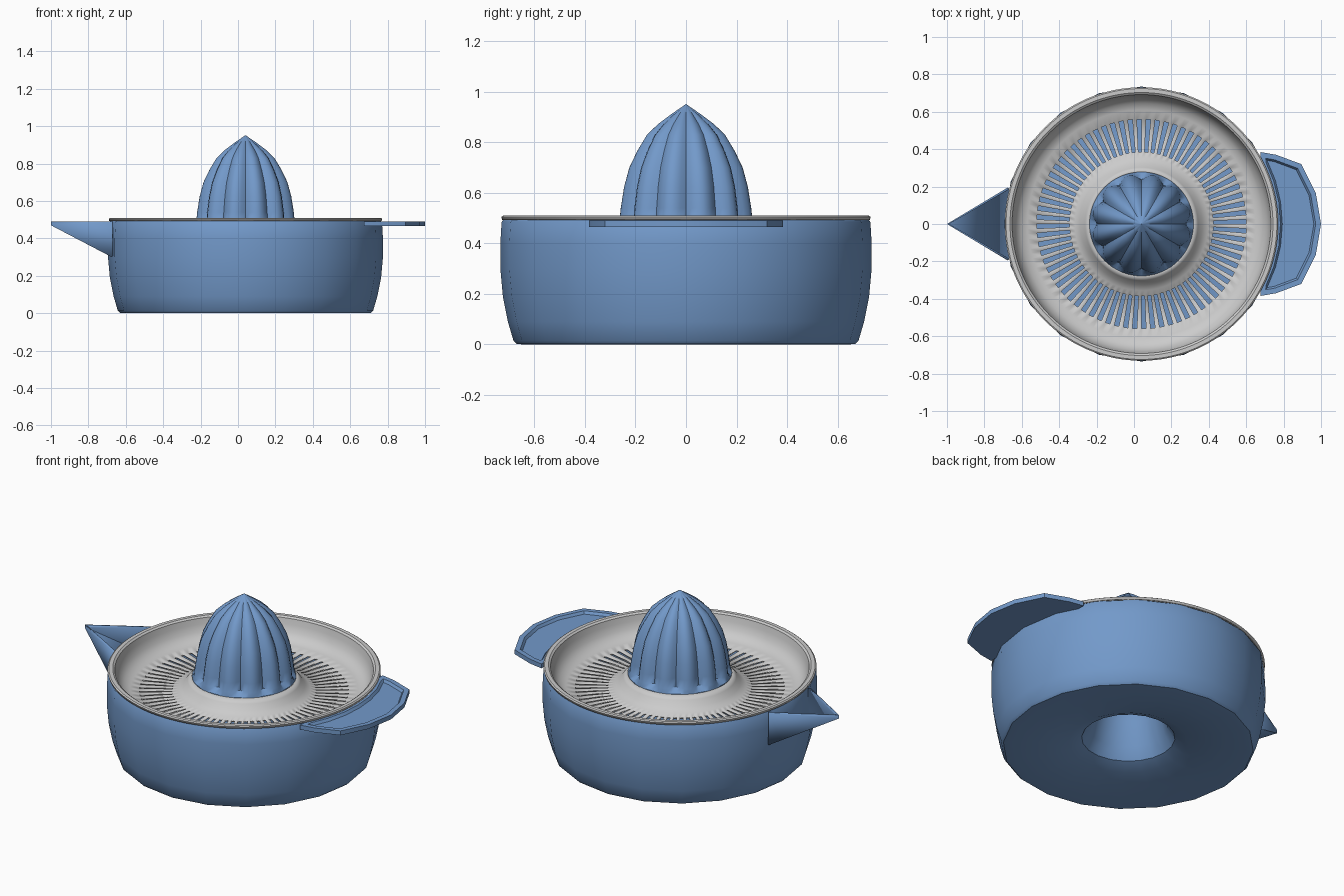
import bpy, bmesh
from math import sin, cos, pi, radians

if "Cube" in bpy.data.objects:
    bpy.data.objects.remove(bpy.data.objects["Cube"])

CX = 0.04  # bowl axis
blue = bpy.data.materials.new("blue_plastic")
blue.diffuse_color = (0.17, 0.32, 0.59, 1)
blue.use_nodes = True
blue.node_tree.nodes["Principled BSDF"].inputs["Base Color"].default_value = blue.diffuse_color


def finish(bm, name, mat=None, recalc=True, angle=35):
    if recalc:
        bmesh.ops.recalc_face_normals(bm, faces=bm.faces[:])
    me = bpy.data.meshes.new(name)
    bm.to_mesh(me)
    bm.free()
    ob = bpy.data.objects.new(name, me)
    bpy.context.collection.objects.link(ob)
    if mat:
        me.materials.append(mat)
    bpy.ops.object.select_all(action='DESELECT')
    bpy.context.view_layer.objects.active = ob
    ob.select_set(True)
    bpy.ops.object.shade_smooth_by_angle(angle=radians(angle))
    return ob


def revolve(profile, n, skip=lambda i, j: False, scale=lambda i, a: 1.0):
    """Lathe (radius, z) points about the bowl axis; radius 0 makes a pole."""
    bm = bmesh.new()
    rings = []
    for i, (r, z) in enumerate(profile):
        if r == 0:
            rings.append([bm.verts.new((CX, 0, z))] * n)
        else:
            ring = []
            for j in range(n):
                a = 2 * pi * j / n
                s = r * scale(i, a)
                ring.append(bm.verts.new((CX + s * cos(a), s * sin(a), z)))
            rings.append(ring)
    for i in range(len(profile) - 1):
        for j in range(n):
            if skip(i, j):
                continue
            k = (j + 1) % n
            quad = [rings[i][j], rings[i][k], rings[i + 1][k], rings[i + 1][j]]
            bm.faces.new(list(dict.fromkeys(quad)))
    return bm


def solidify(ob, t):
    m = ob.modifiers.new("thickness", 'SOLIDIFY')
    m.thickness = t
    m.offset = -1


# Bowl: hollow underside, outer wall, inner wall, floor and central column
bowl = [(0, .44), (.12, .38), (.18, .25), (.21, .12), (.25, .055), (.32, .025),
        (.50, .01), (.64, 0), (.67, .002), (.683, .015), (.705, .09), (.725, .19),
        (.735, .30), (.735, .40), (.73, .485), (.725, .492), (.717, .49),
        (.713, .30), (.69, .12), (.655, .04), (.40, .045), (.31, .06),
        (.275, .12), (.265, .45), (0, .46)]
finish(revolve(bowl, 20), "bowl", blue)

# Reamer: fluted dome on a round foot
FLUTES = 12
dome = [(0, .44), (.278, .44), (.278, .465), (.272, .49), (.267, .54), (.253, .625),
        (.232, .70), (.20, .765), (.16, .83), (.115, .872), (.06, .912), (0, .952)]


def flute(i, a):
    return 1.0 if i < 3 else 1 - .13 * (1 - abs(sin(FLUTES * a / 2)))


finish(revolve(dome, FLUTES * 6, scale=flute), "reamer", blue)

# Strainer: lipped tray with a ring of radial slots and a raised collar
tray = [(.728, .492), (.731, .505), (.724, .51), (.703, .51), (.692, .502), (.685, .47),
        (.672, .43), (.645, .40), (.61, .385), (.56, .38), (.385, .38),
        (.355, .388), (.325, .41), (.302, .44), (.283, .465)]
SLOT_BAND = 9
strainer = finish(revolve(tray, 144, skip=lambda i, j: i == SLOT_BAND and j % 2 == 0),
                  "strainer", recalc=False)
solidify(strainer, .012)

# Handle: thin tab with a recessed top
half = [(.675, .385), (.76, .37), (.895, .32), (.972, .165)]
outline = half + [(1.0, 0)] + [(x, -y) for x, y in reversed(half)]
arc = [(CX + .715 * cos(a), .715 * sin(a)) for a in (pi * k / 180 for k in range(-27, 28, 9))]
bm = bmesh.new()
base = bm.faces.new([bm.verts.new((x, y, .465)) for x, y in outline + arc])
top = bmesh.ops.extrude_face_region(bm, geom=[base])["geom"]
bmesh.ops.translate(bm, vec=(0, 0, .026), verts=[v for v in top if isinstance(v, bmesh.types.BMVert)])
bmesh.ops.recalc_face_normals(bm, faces=bm.faces[:])
cap = [f for f in bm.faces if f.normal.z > .9]
bmesh.ops.inset_region(bm, faces=cap, thickness=.028, use_even_offset=True)
bmesh.ops.inset_region(bm, faces=cap, thickness=.01, depth=-.015, use_even_offset=True)
finish(bm, "handle", blue)

# Pouring spout: open wedge-shaped trough
bm = bmesh.new()
lt, lb, rt, rb, tt, tb = [bm.verts.new(p) for p in (
    (-.675, .195, .49), (-.675, .195, .30), (-.675, -.195, .49),
    (-.675, -.195, .30), (-1, 0, .49), (-1, 0, .47))]
for f in ((lt, lb, tb, tt), (rt, tt, tb, rb), (lb, rb, tb)):
    bm.faces.new(f)
solidify(finish(bm, "spout", blue, recalc=False), .012)
